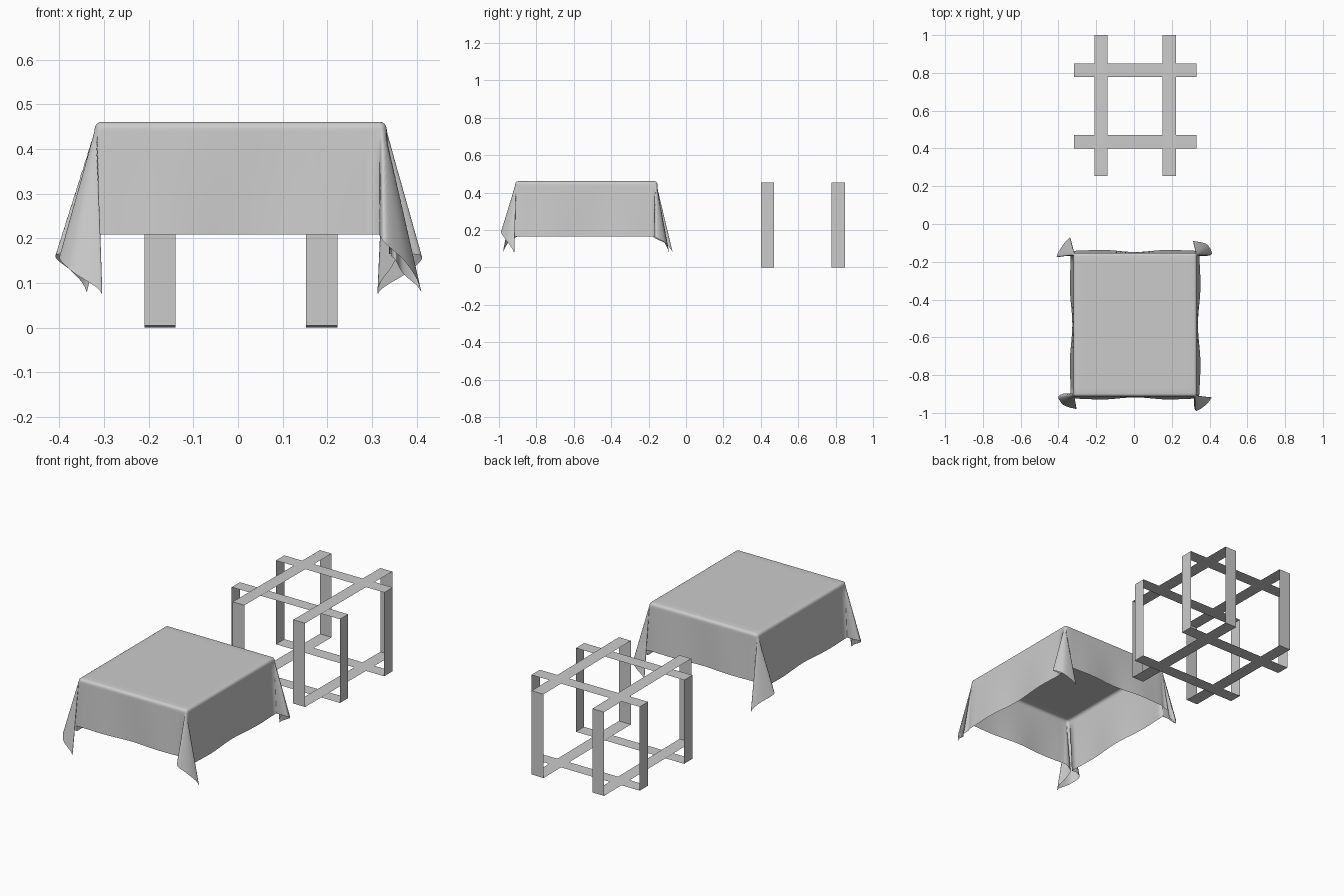
import bpy
import bmesh
from math import sin, cos, pi, hypot, atan2, sqrt
from mathutils import Vector

cube = bpy.data.objects.get("Cube")
if cube:
    bpy.data.objects.remove(cube)

grey = bpy.data.materials.new("light_grey")
grey.use_nodes = True
COLOUR = (0.6, 0.6, 0.6, 1)
grey.diffuse_color = COLOUR
grey.node_tree.nodes["Principled BSDF"].inputs["Base Color"].default_value = COLOUR


def finish(name, bm, smooth):
    mesh = bpy.data.meshes.new(name)
    bm.to_mesh(mesh)
    bm.free()
    mesh.materials.append(grey)
    for poly in mesh.polygons:
        poly.use_smooth = smooth
    obj = bpy.data.objects.new(name, mesh)
    bpy.context.collection.objects.link(obj)
    return obj


# Frame: four closed loops of thin flat strip
TOP = 0.453


def strip_loop(name, along, lo, hi, side_lo, side_hi, tilt=0.0):
    """Rectangular band standing upright, running along x or y."""
    bm = bmesh.new()
    corners = [(lo, tilt), (hi, 0), (hi, TOP), (lo, TOP + tilt)]
    rings = []
    for side in (side_lo, side_hi):
        rings.append([bm.verts.new((c, side, z) if along == "x" else (side, c, z))
                      for c, z in corners])
    for i in range(4):
        j = (i + 1) % 4
        bm.faces.new((rings[0][i], rings[0][j], rings[1][j], rings[1][i]))
    bmesh.ops.recalc_face_normals(bm, faces=bm.faces)
    finish(name, bm, False)


strip_loop("frame_loop_right", "y", 0.255, 1.0, -0.21, -0.14, 0.005)
strip_loop("frame_loop_left", "y", 0.255, 1.0, 0.152, 0.223, 0.005)
strip_loop("frame_loop_front", "x", -0.318, 0.33, 0.40, 0.47)
strip_loop("frame_loop_back", "x", -0.318, 0.33, 0.778, 0.85)

# Tablecloth: flat top, rounded edge, hanging sides and pleated corners
CX, CY, CZ = 0.006, -0.533, 0.461
HX, HY = 0.327, 0.38          # half size of the covered top
R = 0.016                     # rounding of the top edge
ARC = R * pi / 2
DROP_X, DROP_Y = 0.305, 0.262
IX, IY = HX - R, HY - R


def pleat(lobe, tip):
    """Outward lean of the cloth, going round one corner."""
    return [Vector(p) for p in (
        (0.05, 0), (0.18, -0.01), lobe, (0.17, 0.16), tip,
        (0.07, 0.12), (0.16, 0.07), (0.08, 0.035), (0, 0.05))]


# Keyed by (x side, y side); the flag swaps the pleat to the other face
PLEATS = {
    (-1, -1): (pleat((0.27, 0.04), (-0.03, 0.19)), False),
    (-1, 1): (pleat((0.30, -0.03), (0.06, 0.23)), False),
    (1, 1): (pleat((0.27, 0.02), (-0.04, 0.18)), False),
    (1, -1): (pleat((0.29, 0.02), (0.03, 0.22)), True),
}


def lean(key, t):
    """Smooth curve through the pleat points, t from 0 to 1."""
    pts, swap = PLEATS[key]
    if swap:
        t = 1 - t
    n = len(pts) - 1
    i = min(int(t * n), n - 1)
    f = t * n - i
    a, b, c, d = (pts[max(0, min(n, i + k))] for k in (-1, 0, 1, 2))
    v = b + (c - a) * (f / 2) + (2 * a - 5 * b + 4 * c - d) * (f * f / 2) \
        + (3 * b - a - 3 * c + d) * (f ** 3 / 2)
    return (v.y, v.x) if swap else (v.x, v.y)


def drape(u, v):
    sx, sy = (1 if u > 0 else -1), (1 if v > 0 else -1)
    a, b = max(abs(u) - IX, 0), max(abs(v) - IY, 0)
    r = hypot(a, b)
    x, y, drop = min(abs(u), IX), min(abs(v), IY), 0
    if r > 0:
        ang = atan2(b / DROP_Y, a / DROP_X)
        p, q = lean((sx, sy), ang / (pi / 2))
        # Gentle waves in the hanging sides
        if b == 0:
            p += 0.03 * sin(pi * (v / IY + 1) * 1.5) * (1 - (v / IY) ** 2)
        if a == 0:
            q += 0.03 * sin(pi * (u / IX + 1) * 1.5) * (1 - (u / IX) ** 2)
        bend = min(r, ARC) / R
        hang = max(r - ARC, 0)
        x += cos(ang) * R * sin(bend) + hang * p
        y += sin(ang) * R * sin(bend) + hang * q
        drop = R * (1 - cos(bend)) + hang * sqrt(1 - p * p - q * q)
    return (CX + sx * x, CY + sy * y, CZ - drop)


def stations(inner, overhang, top_steps=20, side_steps=26):
    flat = [inner * (2 * i / top_steps - 1) for i in range(top_steps + 1)]
    edge = [ARC * k / 4 for k in range(1, 5)]
    edge += [ARC + (overhang - ARC) * k / side_steps for k in range(1, side_steps + 1)]
    return [-inner - e for e in reversed(edge)] + flat + [inner + e for e in edge]


us, vs = stations(IX, DROP_X), stations(IY, DROP_Y)
bm = bmesh.new()
grid = [[bm.verts.new(drape(u, v)) for v in vs] for u in us]
for i in range(len(us) - 1):
    for j in range(len(vs) - 1):
        bm.faces.new((grid[i][j], grid[i + 1][j], grid[i + 1][j + 1], grid[i][j + 1]))
finish("tablecloth", bm, True)
